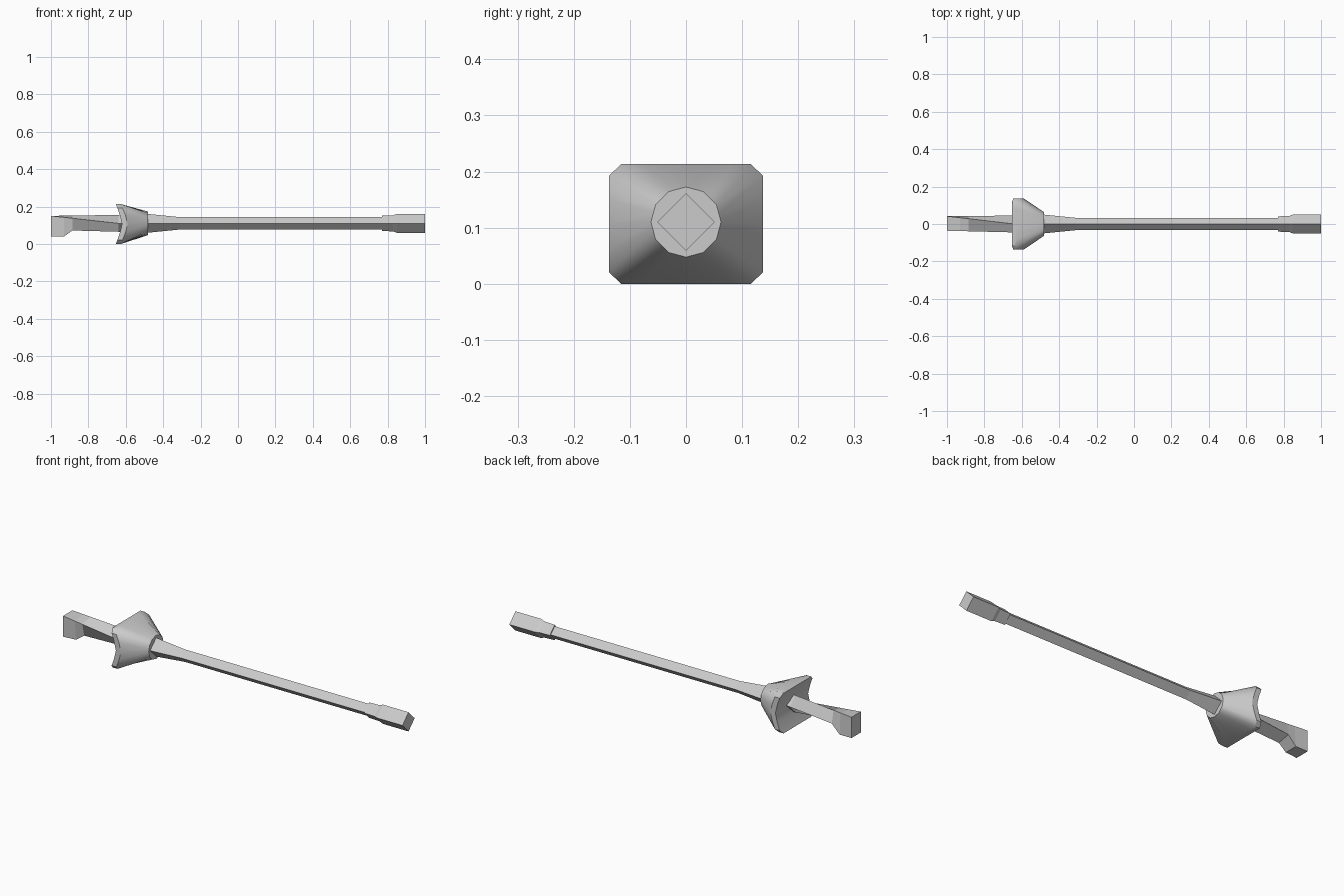
import bpy, bmesh, math

if "Cube" in bpy.data.objects:
    bpy.data.objects.remove(bpy.data.objects["Cube"])

CZ = 0.11  # height of the long axis


def make(name, verts, faces, smooth=None):
    me = bpy.data.meshes.new(name)
    me.from_pydata(verts, [], faces)
    bm = bmesh.new()
    bm.from_mesh(me)
    bmesh.ops.recalc_face_normals(bm, faces=bm.faces)
    bm.to_mesh(me)
    bm.free()
    ob = bpy.data.objects.new(name, me)
    bpy.context.collection.objects.link(ob)
    if smooth:
        bpy.ops.object.select_all(action='DESELECT')
        bpy.context.view_layer.objects.active = ob
        ob.select_set(True)
        bpy.ops.object.shade_smooth_by_angle(angle=math.radians(smooth))
    return ob


def strip(rings):
    """Vertices and side quads joining equal-sized closed rings."""
    n = len(rings[0])
    faces = [(r * n + i, r * n + (i + 1) % n, (r + 1) * n + (i + 1) % n, (r + 1) * n + i)
             for r in range(len(rings) - 1) for i in range(n)]
    return [p for ring in rings for p in ring], faces


def loft(name, rings):
    verts, faces = strip(rings)
    n = len(rings[0])
    faces += [tuple(range(n)), tuple(range(len(verts) - n, len(verts)))]
    return make(name, verts, faces)


def diamond(x, r):
    return [(x, 0, CZ + r), (x, -r, CZ), (x, 0, CZ - r), (x, r, CZ)]


# diamond-section shaft, thicker where it leaves the guard
loft("shaft", [diamond(-0.62, 0.05), diamond(-0.48, 0.05),
               diamond(-0.31, 0.033), diamond(0.78, 0.033)])

# stepped block at the tip
loft("tip", [diamond(0.77, 0.041), diamond(0.83, 0.043),
             diamond(0.85, 0.051), diamond(1.0, 0.051)])

# grip twisting from a diamond to a square end with a hooked pommel
root = diamond(-0.64, 0.045)
square = [(-1, 0.042, 0.15), (-1, -0.036, 0.15), (-1, -0.036, 0.075), (-1, 0.042, 0.075)]


def grip_ring(x, drop=None):
    t = (x + 1) / 0.36
    pts = [(x, a[1] + (b[1] - a[1]) * t, a[2] + (b[2] - a[2]) * t)
           for a, b in zip(square, root)]
    if drop is not None:
        pts[2:] = [(x, p[1], drop) for p in pts[2:]]
    return pts


loft("grip", [grip_ring(-1, 0.04), grip_ring(-0.93, 0.04), grip_ring(-0.885),
              grip_ring(-0.64), grip_ring(-0.6)])

# guard: bent chamfered rectangle narrowing to a twelve-sided collar
H, W, GZ = 0.1065, 0.137, 0.1065
quarter = [(0, H), (0.04, H), (0.08, H), (0.116, H), (W, 0.086), (W, 0.045), (W, 0)]
half = quarter + [(y, -z) for y, z in quarter[-2::-1]]
outline = half + [(-y, z) for y, z in half[-2:0:-1]]
N = len(outline)


def rim(x_mid, bend):
    return [(x_mid - bend * (abs(z) / H) ** 1.3, y, z + GZ) for y, z in outline]


collar = []
for i in range(N):
    a = 2 * math.pi * i / N
    r = 0.0625 * (math.cos(math.pi / 12) if i % 2 else 1)
    collar.append((-0.48, r * math.sin(a), CZ + r * math.cos(a)))

verts, faces = strip([rim(-0.62, 0.033), rim(-0.59, 0.036), collar])
faces.append(tuple(range(2 * N, 3 * N)))
# bent back face, in rows of equal height
faces.append(tuple(k % N for k in range(-4, 5)))
faces += [(i, i + 1, N - i - 1, N - i) for i in range(4, 8)]
faces.append(tuple(range(8, 17)))
make("guard", verts, faces, 35)
